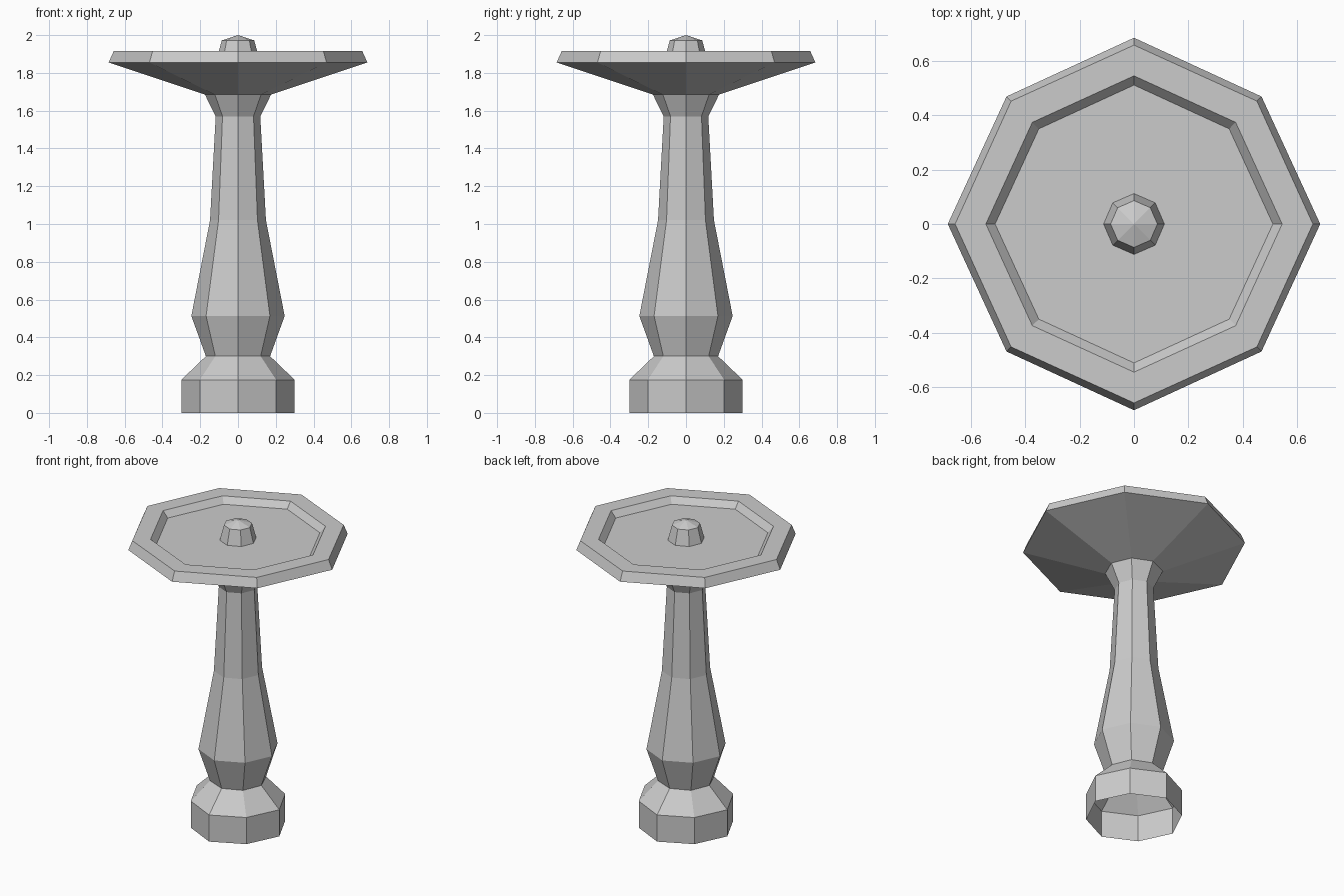
import bpy, bmesh

if "Cube" in bpy.data.objects:
    bpy.data.objects.remove(bpy.data.objects["Cube"])


def octagon_lathe(name, profile, apex=None, cap_top=False):
    """Stack of octagonal rings: (axis radius, diagonal corner offset, z)."""
    bm = bmesh.new()
    rings = []
    for r, d, z in profile:
        corners = [(r, 0), (d, d), (0, r), (-d, d), (-r, 0), (-d, -d), (0, -r), (d, -d)]
        rings.append([bm.verts.new((x, y, z)) for x, y in corners])
    for low, high in zip(rings, rings[1:]):
        for i in range(8):
            j = (i + 1) % 8
            bm.faces.new((low[i], low[j], high[j], high[i]))
    top = rings[-1]
    if apex is not None:
        tip = bm.verts.new((0, 0, apex))
        for i in range(8):
            bm.faces.new((top[i], top[(i + 1) % 8], tip))
    if cap_top:
        bm.faces.new(top)
    mesh = bpy.data.meshes.new(name)
    bm.to_mesh(mesh)
    bm.free()
    obj = bpy.data.objects.new(name, mesh)
    bpy.context.collection.objects.link(obj)
    return obj


# Plinth, open underneath
octagon_lathe("plinth", [(0.30, 0.202, 0.0), (0.30, 0.202, 0.175), (0.17, 0.12, 0.30)])

# Baluster column with flared neck
octagon_lathe("column", [
    (0.17, 0.12, 0.30),
    (0.247, 0.169, 0.513),
    (0.148, 0.103, 1.02),
    (0.118, 0.082, 1.57),
    (0.175, 0.122, 1.685),
])

# Wide dish with rim and recessed floor
octagon_lathe("basin", [
    (0.175, 0.122, 1.685),
    (0.685, 0.469, 1.855),
    (0.658, 0.452, 1.915),
    (0.545, 0.374, 1.915),
    (0.511, 0.35, 1.875),
], cap_top=True)

# Small knob in the middle of the dish
octagon_lathe("knob", [(0.112, 0.078, 1.875), (0.086, 0.06, 1.972)], apex=2.0)
